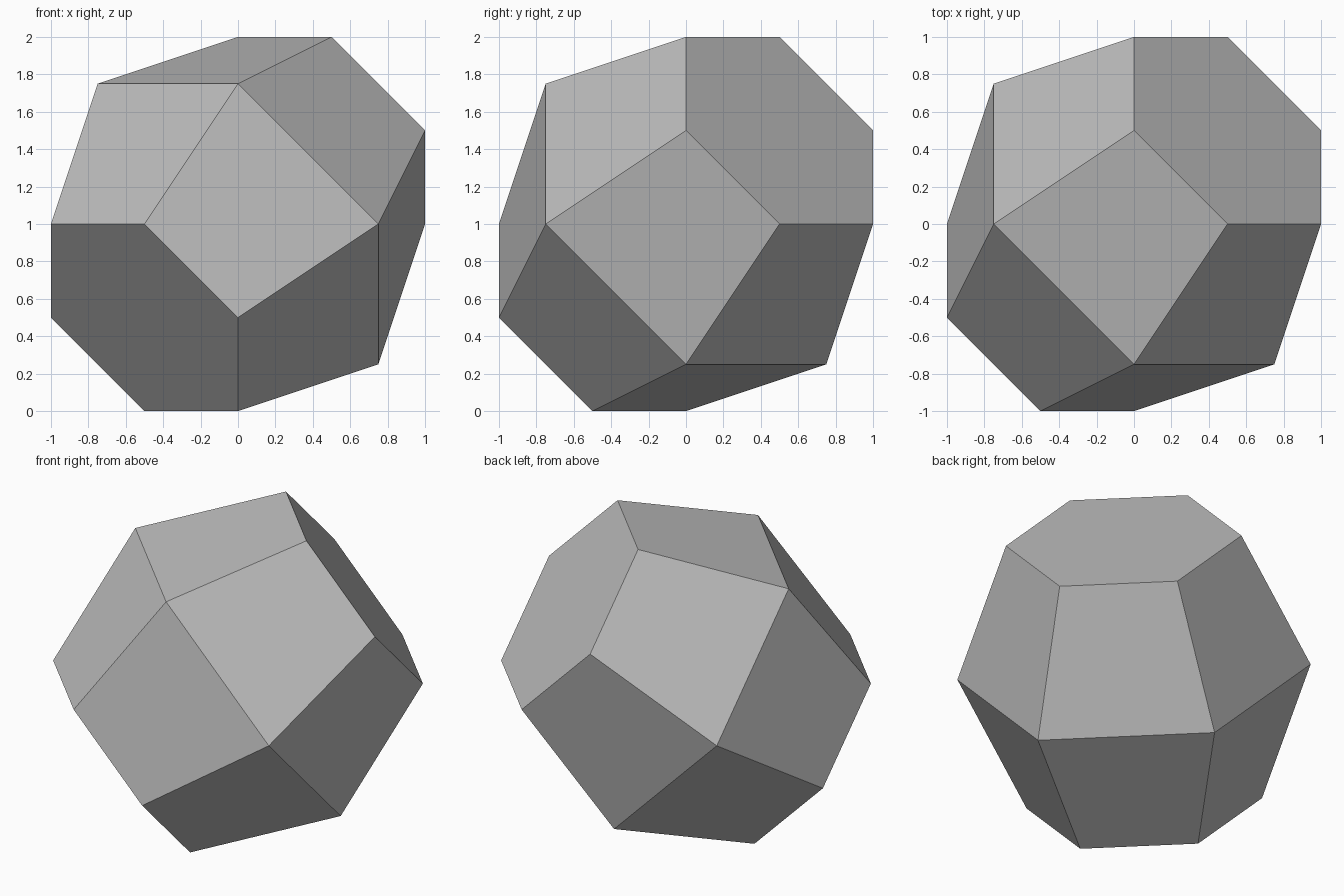
import bpy, bmesh, math
from mathutils import Matrix, Vector

cube = bpy.data.objects.get("Cube")
if cube:
    bpy.data.objects.remove(cube, do_unlink=True)

# Single plain grey
grey = bpy.data.materials.new("plain grey")
grey.use_nodes = True
colour = (0.5, 0.5, 0.5, 1)
grey.diffuse_color = colour
grey.node_tree.nodes["Principled BSDF"].inputs["Base Color"].default_value = colour

# Six-sided barrel: (radius, height) of each ring along its axis
R, H, SIDES = math.sqrt(0.5), math.sqrt(0.75), 6
PROFILE = [(R, -H), (1.5 * R, 0), (R, H)]

# Tilt the barrel so its axis runs along the cube diagonal
axis = Vector((1, 1, 1)).normalized()
u = Vector((0, -1, 1)).normalized()
tilt = Matrix((u, axis.cross(u), axis)).transposed().to_4x4()
placement = Matrix.Translation((0, 0, 1)) @ tilt

bm = bmesh.new()
rings = []
for radius, height in PROFILE:
    rings.append([bm.verts.new((radius * math.cos(i * math.tau / SIDES),
                                radius * math.sin(i * math.tau / SIDES), height))
                  for i in range(SIDES)])

# Trapezoid sides between neighbouring rings
for low, high in zip(rings, rings[1:]):
    for i in range(SIDES):
        j = (i + 1) % SIDES
        bm.faces.new((low[i], low[j], high[j], high[i]))

# Hexagonal end caps
bm.faces.new(reversed(rings[0]))
bm.faces.new(rings[-1])
bm.transform(placement)
bmesh.ops.recalc_face_normals(bm, faces=bm.faces)

mesh = bpy.data.meshes.new("hexagonal_barrel")
bm.to_mesh(mesh)
bm.free()
mesh.materials.append(grey)
barrel = bpy.data.objects.new("hexagonal_barrel", mesh)
bpy.context.scene.collection.objects.link(barrel)
